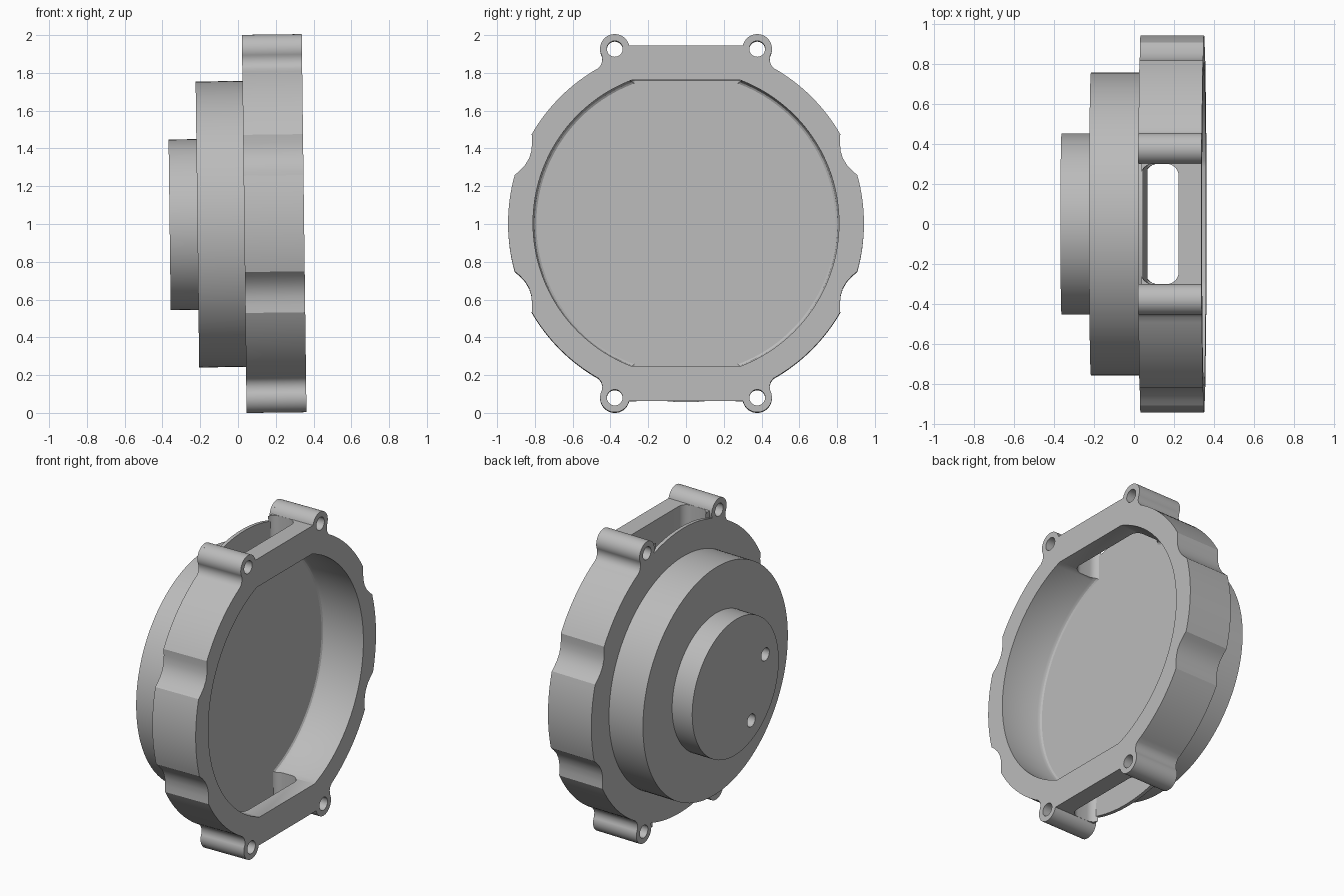
import bpy, bmesh
from math import sin, cos, radians
from mathutils import Matrix

old = bpy.data.objects.get("Cube")
if old:
    bpy.data.objects.remove(old, do_unlink=True)

grey = bpy.data.materials.new("plain grey")
grey.use_nodes = True
colour = (0.5, 0.5, 0.5, 1)
grey.diffuse_color = colour
grey.node_tree.nodes["Principled BSDF"].inputs["Base Color"].default_value = colour

TILT = -0.0125
EAR_Y, EAR_Z, EAR_R = 0.377, 0.923, 0.078


def arc(r, a, b, n, cy=0, cz=0):
    """Points (y, z) on an arc, from angle a to b in degrees."""
    return [(cy + r * cos(radians(a + (b - a) * i / n)),
             cz + r * sin(radians(a + (b - a) * i / n))) for i in range(n + 1)]


def circle(r, n, cy=0, cz=0):
    return arc(r, 0, 360, n, cy, cz)[:-1]


def prism(name, outline, layers):
    """Skin an outline in the y-z plane through (x, scale) layers."""
    bm = bmesh.new()
    rings = [[bm.verts.new((x, y * s, z * s)) for y, z in outline] for x, s in layers]
    for a, b in zip(rings, rings[1:]):
        for i in range(len(a)):
            j = (i + 1) % len(a)
            bm.faces.new((a[i], a[j], b[j], b[i]))
    bm.faces.new(rings[0])
    bm.faces.new(rings[-1])
    bmesh.ops.recalc_face_normals(bm, faces=bm.faces)
    mesh = bpy.data.meshes.new(name)
    bm.to_mesh(mesh)
    bm.free()
    ob = bpy.data.objects.new(name, mesh)
    bpy.context.collection.objects.link(ob)
    return ob


def select(ob):
    bpy.ops.object.select_all(action="DESELECT")
    ob.select_set(True)
    bpy.context.view_layer.objects.active = ob


def cut(ob, cutters):
    select(ob)
    for c in cutters:
        mod = ob.modifiers.new("cut", "BOOLEAN")
        mod.operation = "DIFFERENCE"
        mod.solver = "EXACT"
        mod.object = c
        bpy.ops.object.modifier_apply(modifier=mod.name)


def finish(ob):
    ob.data.materials.clear()
    ob.data.materials.append(grey)
    ob.location.z = 1
    ob.rotation_euler.y = TILT
    select(ob)
    bpy.ops.object.shade_smooth_by_angle(angle=radians(28))


def flange_outline(flat_top):
    """Scalloped rim with four ears; the top is flat or follows the circle."""
    q = arc(0.942, 0, 15.7, 8)
    q += [(0.88, 0.278), (0.852, 0.308), (0.83, 0.345), (0.818, 0.385), (0.815, 0.43)]
    q += arc(0.943, 30, 60.5, 16)
    q += [(0.45, 0.838), (0.443, 0.86)]
    if flat_top:
        q += arc(EAR_R, -30, 167, 24, EAR_Y, EAR_Z)
    else:
        q += arc(EAR_R, -30, 202, 28, EAR_Y, EAR_Z) + arc(0.944, 72, 90, 8)[:-1]
        q += [(0, 0.944)]
    half = q + [(-y, z) for y, z in reversed(q) if y > 0]
    return half + [(y, -z) for y, z in reversed(half) if z > 1e-6]


# Cutters: cavity, slot and ear bolt holes
cavity = prism("cavity_cutter", arc(0.81, -69.2, 69.2, 64) + arc(0.81, 110.8, 249.2, 64),
               [(0.03, 0.978), (0.056, 0.978), (0.062, 0.99), (0.078, 1), (0.5, 1)])
r, x0, x1 = 0.06, 0.046, 0.235
slot_shape = []
for cy, cx, start in ((0.3 - r, x1 - r, 0), (r - 0.3, x1 - r, 90),
                      (r - 0.3, x0 + r, 180), (0.3 - r, x0 + r, 270)):
    slot_shape += arc(r, start, start + 90, 8, cy, cx)
slot = prism("slot_cutter", slot_shape, [(-1.2, 1), (1.2, 1)])
slot.data.transform(Matrix.Rotation(radians(90), 4, "Y"))
bolts = [prism("bolt_cutter", circle(0.042, 28, sy * EAR_Y, sz * EAR_Z), [(-0.2, 1), (0.6, 1)])
         for sy in (-1, 1) for sz in (-1, 1)]

# Hollow rim with ears
rim = prism("rim", flange_outline(True), [(0.05, 1), (0.35, 1)])
cut(rim, [cavity, slot] + bolts)

# Thin plate closing the back of the rim
back_plate = prism("back_plate", flange_outline(False), [(0.033, 1), (0.056, 1)])
cut(back_plate, bolts)

# Stepped round body and hub with two blind holes
body = prism("body", circle(0.757, 128), [(-0.215, 1), (0.045, 1)])
hub = prism("hub", circle(0.452, 96), [(-0.362, 1), (-0.21, 1)])
pins = [prism("pin_cutter", circle(0.042, 28, y, z), [(-0.5, 1), (-0.22, 1)])
        for y, z in ((-0.31, 0.1), (-0.17, -0.285))]
cut(hub, pins)

for c in [cavity, slot] + bolts + pins:
    bpy.data.objects.remove(c, do_unlink=True)
for part in (rim, back_plate, body, hub):
    finish(part)
